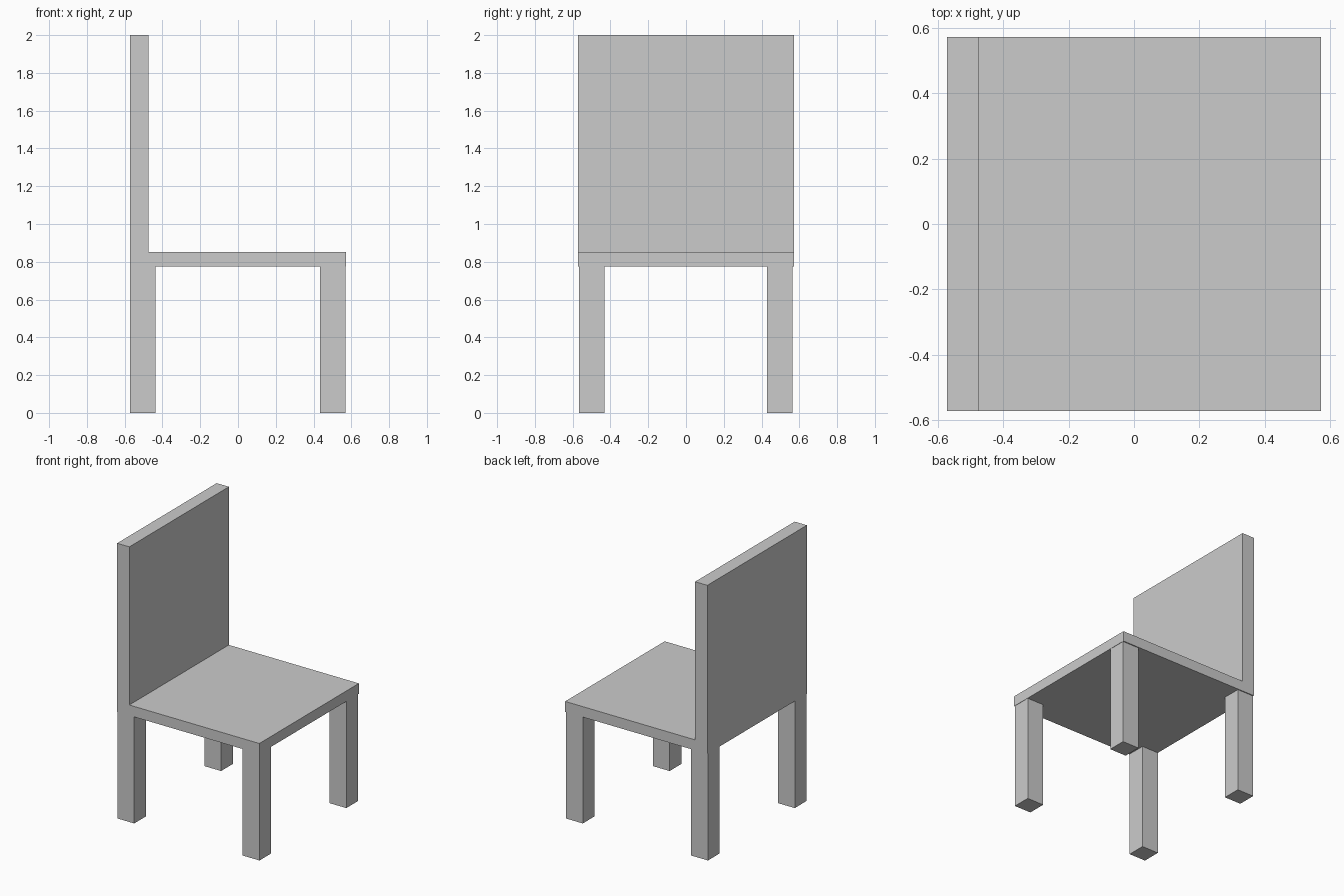
import bpy

if "Cube" in bpy.data.objects:
    bpy.data.objects.remove(bpy.data.objects["Cube"])


def box(name, x, y, z):
    """Axis-aligned box from (min, max) ranges."""
    bpy.ops.mesh.primitive_cube_add(size=1)
    ob = bpy.context.object
    ob.name = ob.data.name = name
    for v in ob.data.vertices:
        v.co = [r[1] if c > 0 else r[0] for c, r in zip(v.co, (x, y, z))]
    return ob


HALF = 0.571              # half width and depth of the chair
SEAT_LOW, SEAT_TOP = 0.776, 0.852

# Seat slab and upright back panel along the -x edge
box("seat", (-HALF, HALF), (-HALF, HALF), (SEAT_LOW, SEAT_TOP))
box("backrest", (-HALF, -0.473), (-HALF, HALF), (SEAT_TOP, 2.0))

# Four square legs, very slightly inset along y
for x_name, x in (("rear", (-HALF, -0.437)), ("front", (0.434, 0.569))):
    for y_name, y in (("right", (-0.566, -0.432)), ("left", (0.430, 0.564))):
        box(f"{x_name}_{y_name}_leg", x, y, (0.0, SEAT_LOW))
